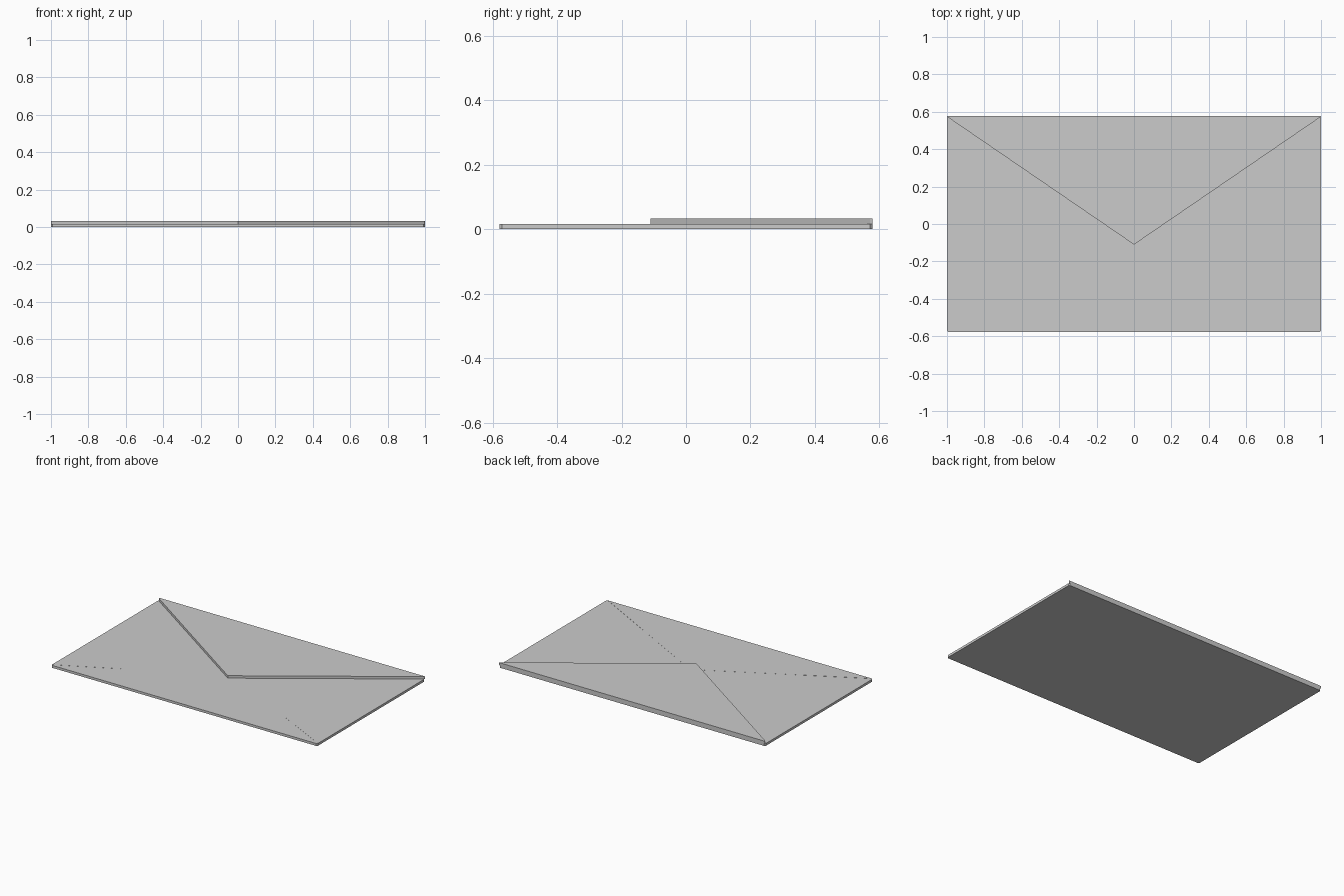
import bpy, bmesh

if "Cube" in bpy.data.objects:
    bpy.data.objects.remove(bpy.data.objects["Cube"])

W, D = 1.0, 0.578      # half width, half depth
C = 0.008              # clipped corner size
T = 0.0165             # paper fold thickness


def sheet(name, outline, z0, z1):
    """Flat sheet: counter-clockwise outline extruded from z0 to z1."""
    bm = bmesh.new()
    face = bm.faces.new([bm.verts.new((x, y, z0)) for x, y in outline])
    ext = bmesh.ops.extrude_face_region(bm, geom=[face])
    verts = [v for v in ext["geom"] if isinstance(v, bmesh.types.BMVert)]
    bmesh.ops.translate(bm, verts=verts, vec=(0, 0, z1 - z0))
    bmesh.ops.recalc_face_normals(bm, faces=bm.faces)
    mesh = bpy.data.meshes.new(name)
    bm.to_mesh(mesh)
    bm.free()
    obj = bpy.data.objects.new(name, mesh)
    bpy.context.collection.objects.link(obj)
    return obj


# Back panel with slightly clipped corners
sheet("back_panel", [(-W + C, -D), (W - C, -D), (W, -D + C), (W, D - C),
                     (W - C, D), (-W + C, D), (-W, D - C), (-W, -D + C)],
      0, T - 0.001)

# Left and right folded side flaps
for name, s in (("left_flap", -1), ("right_flap", 1)):
    sheet(name, [(s * W, -D + C), (s * W, D - C), (s * 0.02, -0.07)],
          T - 0.001, T - 0.0004)

# Bottom folded flap
sheet("bottom_flap", [(-W + C, -D), (W - C, -D), (0.05, -0.07), (-0.05, -0.07)],
      T - 0.001, T)

# Pointed closing flap on top
sheet("top_flap", [(-W, D), (-W + 0.006, D - C), (0, -0.11),
                   (W - 0.006, D - C), (W, D)], T - 0.001, 2 * T)
